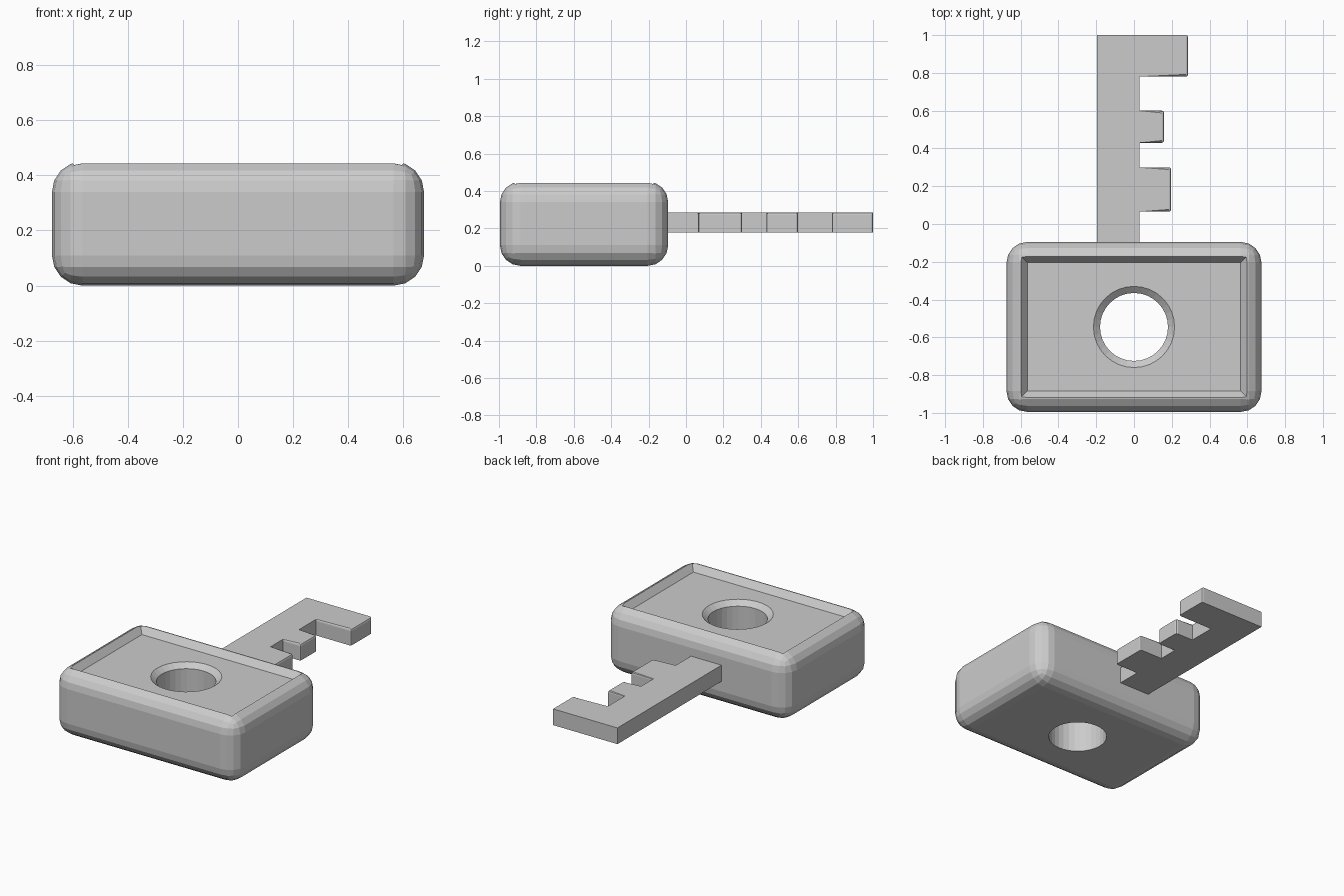
import bpy, bmesh, math
from mathutils import Vector

if "Cube" in bpy.data.objects:
    bpy.data.objects.remove(bpy.data.objects["Cube"])

grey = bpy.data.materials.new("plain grey")
grey.diffuse_color = (0.6, 0.6, 0.6, 1)
grey.use_nodes = True
grey.node_tree.nodes["Principled BSDF"].inputs["Base Color"].default_value = grey.diffuse_color

CY = -0.545  # centre of the key head in y


def make_object(name, bm):
    bmesh.ops.recalc_face_normals(bm, faces=bm.faces)
    mesh = bpy.data.meshes.new(name)
    bm.to_mesh(mesh)
    bm.free()
    mesh.materials.append(grey)
    obj = bpy.data.objects.new(name, mesh)
    bpy.context.collection.objects.link(obj)
    return obj


def loft(name, rings):
    """Closed solid through rings of equal point count."""
    bm = bmesh.new()
    rows = [[bm.verts.new(p) for p in ring] for ring in rings]
    n = len(rows[0])
    for a, b in zip(rows, rows[1:]):
        for i in range(n):
            j = (i + 1) % n
            bm.faces.new((a[i], a[j], b[j], b[i]))
    bm.faces.new(rows[0][::-1])
    bm.faces.new(rows[-1])
    return make_object(name, bm)


def rect(hx, hy, z):
    return [(sx * hx, CY + sy * hy, z)
            for sx, sy in ((-1, -1), (1, -1), (1, 1), (-1, 1))]


def circle(r, z, n=32):
    return [(r * math.cos(2 * math.pi * i / n),
             CY + r * math.sin(2 * math.pi * i / n), z) for i in range(n)]


def cut(target, cutter):
    mod = target.modifiers.new(cutter.name, 'BOOLEAN')
    mod.operation = 'DIFFERENCE'
    mod.solver = 'EXACT'
    mod.object = cutter
    cutter.hide_render = True
    cutter.hide_set(True)


# Rounded block forming the key head
head = loft("key_head", [rect(0.675, 0.45, 0), rect(0.675, 0.45, 0.45)])
bevel = head.modifiers.new("rounding", 'BEVEL')
bevel.width = 0.11
bevel.segments = 4

# Shallow recess with sloping walls, then a countersunk through hole
cut(head, loft("recess_cutter", [rect(0.565, 0.34, 0.40), rect(0.635, 0.41, 0.49)]))
cut(head, loft("hole_cutter", [circle(0.18, -0.1), circle(0.18, 0.37),
                               circle(0.215, 0.40), circle(0.215, 0.5)]))

# Flat shaft and its three teeth as one extruded outline
X0, X1, Z0, Z1 = -0.195, 0.03, 0.177, 0.285
teeth = [(0.065, 0.30, 0.197), (0.43, 0.60, 0.16), (0.78, 1.0, 0.287)]
outline = [(X0, -0.14), (X1, -0.14)]
for y0, y1, reach in teeth:
    outline += [(X1, y0), (reach, y0), (reach, y1), (X1, y1)]
outline[-1] = (X0, 1.0)

bm = bmesh.new()
base = bm.faces.new([bm.verts.new((x, y, Z0)) for x, y in outline])
new = bmesh.ops.extrude_face_region(bm, geom=[base])["geom"]
bmesh.ops.translate(bm, vec=Vector((0, 0, Z1 - Z0)),
                    verts=[v for v in new if isinstance(v, bmesh.types.BMVert)])
# Soften only the top edges and the upright corners of the teeth
soft = []
for e in bm.edges:
    a, b = e.verts
    top = min(a.co.z, b.co.z) > Z1 - 0.001
    on_tooth = max(a.co.x, b.co.x) > X1 + 0.01
    tip = min(a.co.x, b.co.x) > X1 + 0.01 and abs(a.co.z - b.co.z) > 0.01
    if (top and on_tooth and max(a.co.y, b.co.y) < 1.1 and min(a.co.x, b.co.x) > X0 + 0.01) or tip:
        soft.append(e)
bmesh.ops.bevel(bm, geom=soft, offset=0.012, segments=2, profile=0.5,
                affect='EDGES', clamp_overlap=True)
make_object("shaft_and_teeth", bm)
